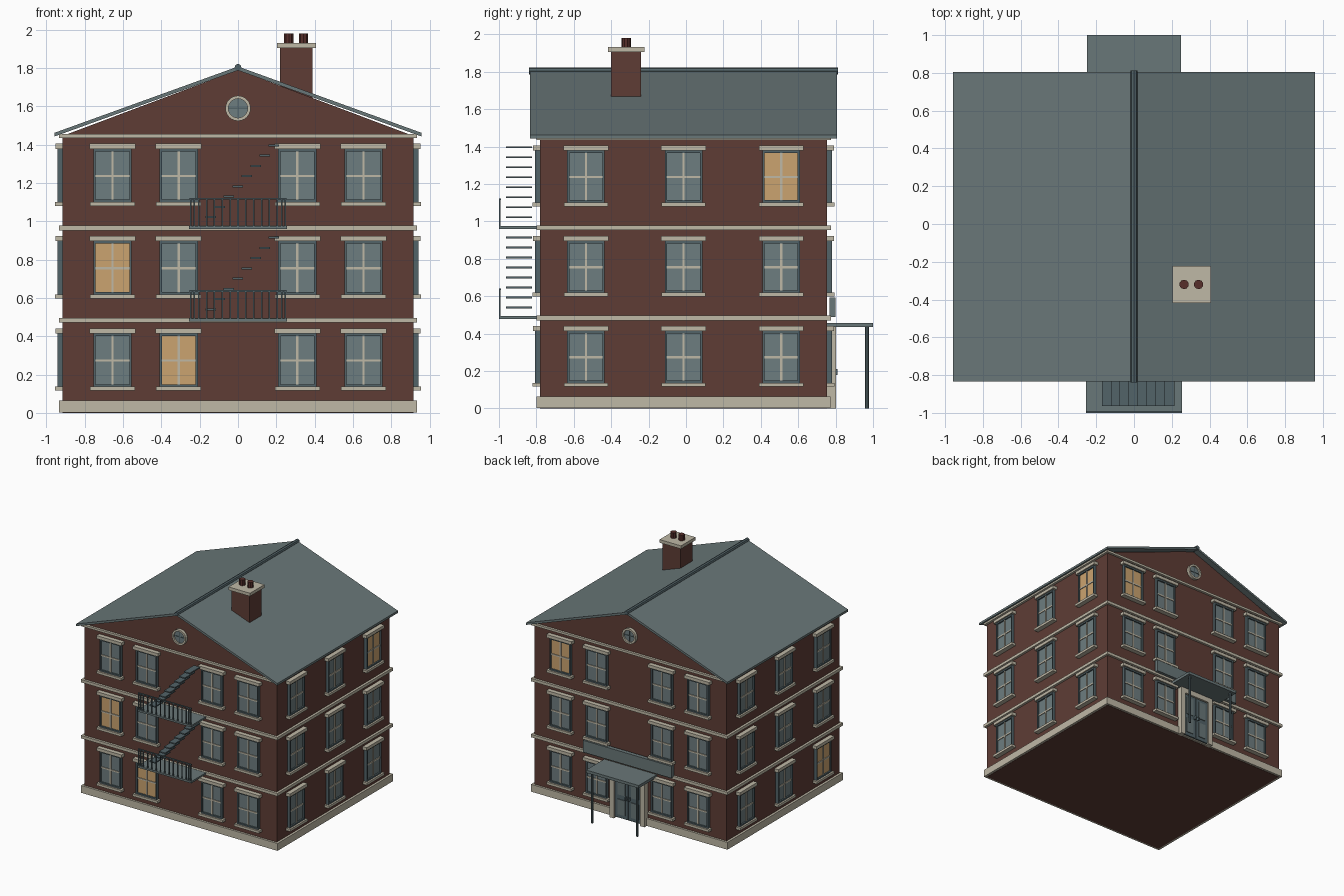
import bpy, bmesh, math
from mathutils import Matrix, Vector

if "Cube" in bpy.data.objects:
    bpy.data.objects.remove(bpy.data.objects["Cube"])


def mat(name, rgb):
    m = bpy.data.materials.new(name)
    m.diffuse_color = (*rgb, 1)
    m.use_nodes = True
    m.node_tree.nodes["Principled BSDF"].inputs["Base Color"].default_value = m.diffuse_color
    return m


BRICK = mat("brick", (0.112, 0.046, 0.036))
STONE = mat("pale_stone", (0.52, 0.48, 0.38))
SLATE = mat("slate_roof", (0.141, 0.184, 0.188))
METAL = mat("dark_metal", (0.085, 0.125, 0.138))
GLASS = mat("window_glass", (0.155, 0.205, 0.215))
LIT = mat("lit_glass", (0.60, 0.37, 0.16))
POT = mat("clay_pot", (0.095, 0.028, 0.024))


class Part:
    """Collects simple shapes into one named mesh."""
    def __init__(self, name):
        self.name, self.bm, self.mats = name, bmesh.new(), []

    def paint(self, verts, m):
        if m not in self.mats:
            self.mats.append(m)
        for f in {f for v in verts for f in v.link_faces}:
            f.material_index = self.mats.index(m)

    def box(self, x0, x1, y0, y1, z0, z1, m):
        M = Matrix.Translation(((x0 + x1) / 2, (y0 + y1) / 2, (z0 + z1) / 2)) \
            @ Matrix.Diagonal((x1 - x0, y1 - y0, z1 - z0, 1))
        self.paint(bmesh.ops.create_cube(self.bm, size=1, matrix=M)["verts"], m)

    def cyl(self, c, r, h, m, n=12, axis="Z"):
        R = Matrix.Rotation(math.pi / 2, 4, "X") if axis == "Y" else Matrix()
        v = bmesh.ops.create_cone(self.bm, cap_ends=True, segments=n, radius1=r, radius2=r,
                                  depth=h, matrix=Matrix.Translation(c) @ R)["verts"]
        self.paint(v, m)

    def prism(self, pts, y0, y1, m):
        """Outline in x, z pushed along y."""
        vs = [self.bm.verts.new((x, y0, z)) for x, z in pts]
        f = self.bm.faces.new(vs)
        new = [g for g in bmesh.ops.extrude_face_region(self.bm, geom=[f])["geom"]
               if isinstance(g, bmesh.types.BMVert)]
        bmesh.ops.translate(self.bm, verts=new, vec=(0, y1 - y0, 0))
        self.paint(vs + new, m)

    def mesh(self):
        bmesh.ops.recalc_face_normals(self.bm, faces=self.bm.faces)
        me = bpy.data.meshes.new(self.name)
        self.bm.to_mesh(me)
        for m in self.mats:
            me.materials.append(m)
        return me

    def done(self):
        return place(self.name, self.mesh())


def place(name, me, M=Matrix()):
    o = bpy.data.objects.new(name, me)
    o.matrix_world = M
    bpy.context.collection.objects.link(o)
    return o


HX, Y0, Y1, YC = 0.915, -0.78, 0.754, -0.013     # wall faces
FLOOR, EAVE = 0.482, 1.446

# Brick body with gables
p = Part("brick_walls")
p.prism([(-HX, 0), (HX, 0), (HX, EAVE), (0, 1.79), (-HX, EAVE)], Y0, Y1, BRICK)
p.done()

# Stone plinth and string courses
p = Part("plinth")
p.box(-0.935, 0.935, Y0 - 0.018, Y1 + 0.018, 0.002, 0.065, STONE)
p.done()
for i, (lo, hi) in enumerate([(0.471, 0.496), (0.953, 0.978), (1.436, 1.455)]):
    p = Part(f"string_course_{i + 1}")
    p.box(-0.935, 0.935, Y0 - 0.02, Y1 + 0.02, lo, hi, STONE)
    p.done()

# Roof slopes and ridge roll
for s, side in ((-1, "left"), (1, "right")):
    p = Part(f"roof_{side}")
    p.prism([(0, 1.788), (s * 0.958, 1.443), (s * 0.958, 1.462), (0, 1.808)], -0.834, 0.806, SLATE)
    p.done()
p = Part("ridge_roll")
p.cyl((0, YC, 1.804), 0.018, 1.652, METAL, 8, "Y")
p.done()

# Chimney
p = Part("chimney")
p.box(0.22, 0.39, -0.4, -0.24, 1.6, 1.906, BRICK)
p.box(0.203, 0.407, -0.418, -0.222, 1.905, 1.932, STONE)
for x in (0.265, 0.342):
    p.cyl((x, -0.32, 1.953), 0.025, 0.054, POT, 10)
p.done()


# Windows: local -y points out of the wall, z = 0 is the opening's foot
def window_mesh(name, glass):
    w = Part(name)
    w.box(-0.092, 0.092, -0.014, 0.01, 0.008, 0.272, glass)
    for s in (-1, 1):
        x = sorted((s * 0.088, s * 0.1))
        w.box(*x, -0.026, 0.01, 0, 0.28, METAL)
    for z in (0, 0.266):
        w.box(-0.088, 0.088, -0.026, 0.01, z, z + 0.014, METAL)
    w.box(-0.006, 0.006, -0.021, 0, 0.012, 0.267, STONE)
    w.box(-0.088, 0.088, -0.02, 0, 0.132, 0.144, STONE)
    w.box(-0.12, 0.12, -0.038, 0.01, 0.279, 0.306, STONE)
    w.box(-0.118, 0.118, -0.041, 0.01, -0.019, 0.002, STONE)
    return w.mesh()


DARK, WARM = window_mesh("window", GLASS), window_mesh("lit_window", LIT)
COLS4, COLS3 = (-0.655, -0.31, 0.31, 0.655), (-0.522, 0, 0.522)
# wall: angle, centre, columns, lit (column, floor) seen from outside
WALLS = {
    "front": (0, (0, Y0), COLS4, {(1, 0), (0, 1)}),
    "right": (90, (HX, YC), COLS3, {(2, 2)}),
    "back": (180, (0, Y1), COLS4, {(0, 2)}),
    "left": (-90, (-HX, YC), COLS3, {(2, 0)}),
}
for wall, (ang, (cx, cy), cols, lit) in WALLS.items():
    R = Matrix.Rotation(math.radians(ang), 4, "Z")
    for fl in range(3):
        for c, u in enumerate(cols):
            M = Matrix.Translation((cx, cy, 0.135 + fl * FLOOR)) @ R @ Matrix.Translation((u, 0, 0))
            place(f"{wall}_window_{fl + 1}_{c + 1}", WARM if (c, fl) in lit else DARK, M)

# Round gable windows: stone ring around a glass disc with thin bars
for name, y, s in (("front", Y0, -1), ("back", Y1, 1)):
    p = Part(f"{name}_round_window")
    n = 24
    for k in range(n):
        quad = []
        for r, a in ((0.05, k), (0.066, k), (0.066, k + 1), (0.05, k + 1)):
            t = a * math.tau / n
            quad.append((r * math.cos(t), 1.59 + r * math.sin(t)))
        p.prism(quad, y, y + s * 0.025, STONE)
    p.cyl((0, y, 1.59), 0.052, 0.024, GLASS, n, "Y")
    ya, yb = sorted((y, y + s * 0.016))
    p.box(-0.003, 0.003, ya, yb, 1.54, 1.64, METAL)
    p.box(-0.05, 0.05, ya, yb, 1.587, 1.593, METAL)
    p.done()

# Fire escape: two landings with front railings and floating treads
for i in range(2):
    z = 0.478 + i * FLOOR
    p = Part(f"fire_escape_landing_{i + 1}")
    p.box(-0.255, 0.255, -1.0, Y0, z, z + 0.016, SLATE)
    p.done()
    p = Part(f"fire_escape_railing_{i + 1}")
    p.box(-0.253, 0.253, -1.0, -0.99, z + 0.154, z + 0.163, METAL)
    for k in range(13):
        x = -0.246 + k * 0.041
        p.box(x - 0.004, x + 0.004, -0.999, -0.991, z + 0.01, z + 0.16, METAL)
    for x in (-0.228, 0.228):
        p.box(x - 0.004, x + 0.004, -0.999, -0.991, z + 0.01, z + 0.16, METAL)
    p.done()
    p = Part(f"fire_escape_stair_{i + 1}")
    for k in range(8):
        x, zt = -0.142 + k * 0.047, z + 0.062 + k * 0.0535
        p.box(x - 0.028, x + 0.028, -0.963, -0.824, zt - 0.005, zt + 0.005, METAL)
    p.done()

# Back entrance: stone surround, double door, porch and name board
p = Part("door_surround")
for s in (-1, 1):
    p.box(*sorted((s * 0.125, s * 0.165)), Y1, 0.802, 0, 0.41, STONE)
p.box(-0.165, 0.165, Y1, 0.802, 0.39, 0.434, STONE)
p.done()
p = Part("double_door")
for s in (-1, 1):
    p.box(*sorted((s * 0.002, s * 0.125)), Y1, 0.785, 0.01, 0.39, METAL)
    for z0, z1 in ((0.04, 0.17), (0.21, 0.365)):
        p.box(*sorted((s * 0.028, s * 0.1)), 0.78, 0.791, z0, z1, SLATE)
    p.box(*sorted((s * 0.01, s * 0.02)), 0.78, 0.81, 0.18, 0.21, METAL)
p.done()
p = Part("porch_roof")
p.box(-0.25, 0.25, Y1, 1.0, 0.434, 0.458, SLATE)
p.done()
for s, side in ((-1, "left"), (1, "right")):
    p = Part(f"porch_post_{side}")
    p.cyl((s * 0.215, 0.968, 0.218), 0.01, 0.436, METAL, 8)
    p.done()
p = Part("blank_sign_board")
p.box(-0.42, 0.42, Y1 + 0.012, 0.80, 0.49, 0.592, SLATE)
p.done()
